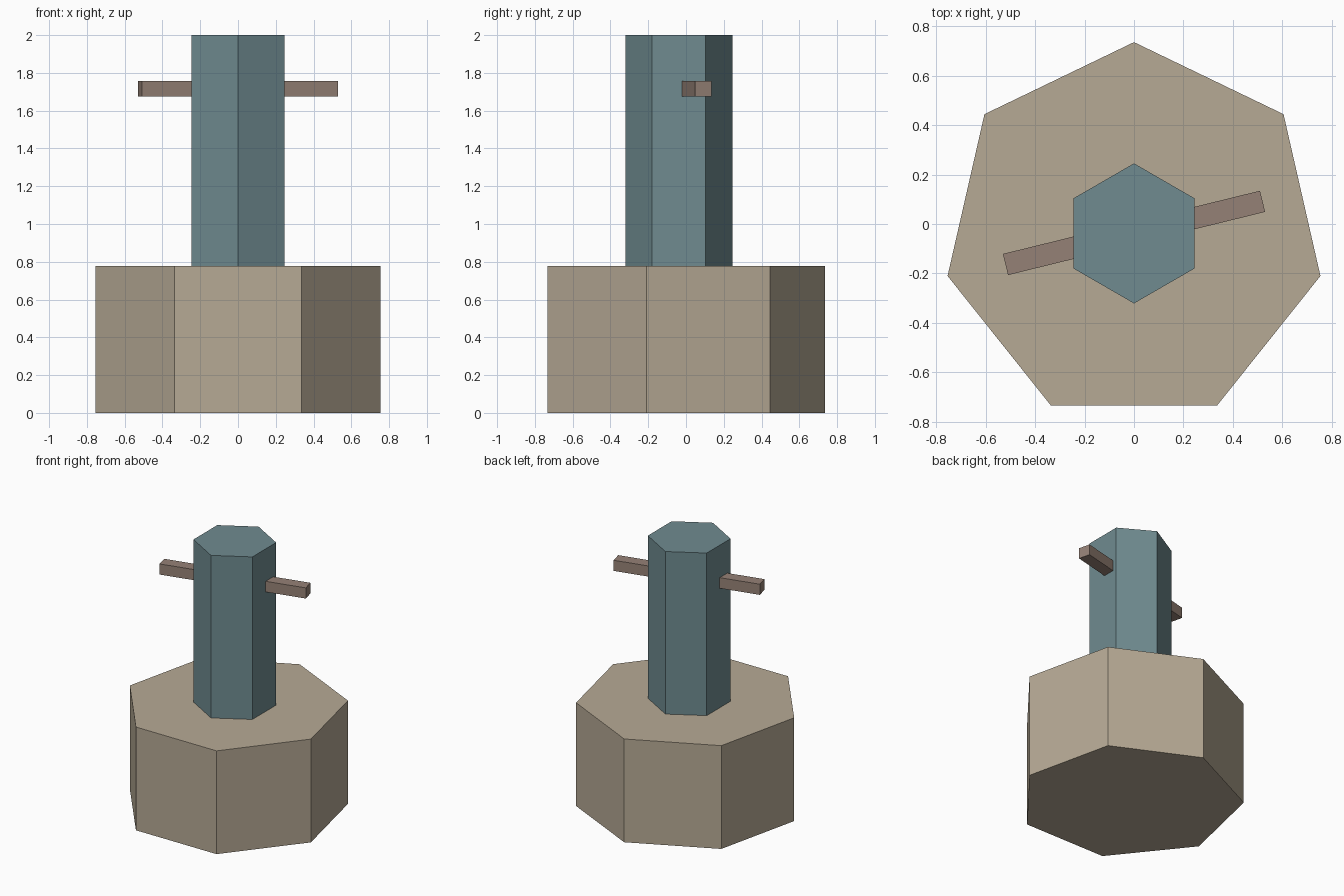
import bpy, math

if "Cube" in bpy.data.objects:
    bpy.data.objects.remove(bpy.data.objects["Cube"])

CY = -0.038  # common axis of all parts


def finish(obj, name, color):
    obj.name = name
    mat = bpy.data.materials.new(name + "_paint")
    mat.diffuse_color = (*color, 1)
    mat.use_nodes = True
    mat.node_tree.nodes["Principled BSDF"].inputs["Base Color"].default_value = mat.diffuse_color
    obj.data.materials.append(mat)


def prism(name, sides, radius, z0, z1, color):
    # first vertex of the primitive points along +y
    bpy.ops.mesh.primitive_cylinder_add(vertices=sides, radius=radius, depth=z1 - z0,
                                        location=(0, CY, (z0 + z1) / 2))
    finish(bpy.context.object, name, color)


# Seven-sided base and six-sided post
prism("base", 7, 0.773, 0, 0.777, (0.47, 0.40, 0.30))
prism("post", 6, 0.283, 0.777, 2.0, (0.16, 0.26, 0.28))

# Crossbar running through the post
bpy.ops.mesh.primitive_cube_add(size=1, location=(0, CY + 0.002, 1.716),
                                rotation=(0, 0, math.radians(13.8)))
bar = bpy.context.object
bar.scale = (1.07, 0.088, 0.08)
bpy.ops.object.transform_apply(location=False, rotation=False, scale=True)
finish(bar, "crossbar", (0.30, 0.22, 0.18))
